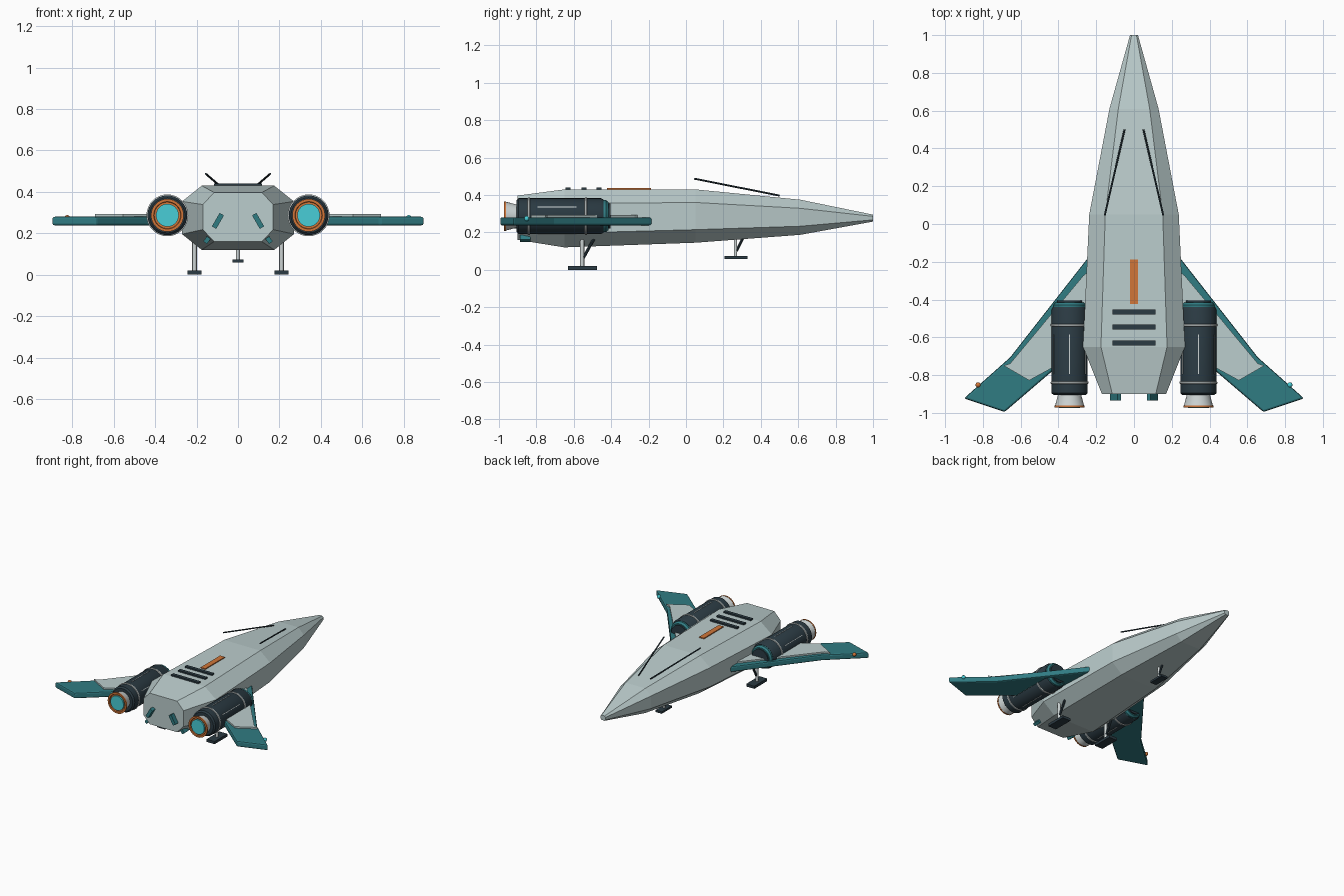
import bpy, bmesh, math
from mathutils import Vector, Matrix

if "Cube" in bpy.data.objects:
    bpy.data.objects.remove(bpy.data.objects["Cube"])


def material(name, rgb):
    m = bpy.data.materials.new(name)
    m.diffuse_color = (*rgb, 1)
    m.use_nodes = True
    m.node_tree.nodes["Principled BSDF"].inputs["Base Color"].default_value = m.diffuse_color
    return m


HULL = material("hull grey", (0.50, 0.61, 0.61))
TEAL = material("teal", (0.030, 0.20, 0.225))
DARK = material("dark slate", (0.024, 0.043, 0.056))
METAL = material("light metal", (0.61, 0.66, 0.66))
ORANGE = material("orange", (0.64, 0.18, 0.04))
CYAN = material("glow cyan", (0.065, 0.61, 0.68))


def finish(name, bm, mats, smooth=False):
    bmesh.ops.recalc_face_normals(bm, faces=bm.faces)
    mesh = bpy.data.meshes.new(name)
    bm.to_mesh(mesh)
    bm.free()
    ob = bpy.data.objects.new(name, mesh)
    bpy.context.collection.objects.link(ob)
    for m in mats:
        mesh.materials.append(m)
    if smooth:
        bpy.ops.object.select_all(action='DESELECT')
        ob.select_set(True)
        bpy.context.view_layer.objects.active = ob
        bpy.ops.object.shade_smooth_by_angle(angle=math.radians(35))
    return ob


def loft(name, rings, mats, smooth=False):
    """Skin a list of equal point rings and cap both ends."""
    bm = bmesh.new()
    rows = [[bm.verts.new(p) for p in ring] for ring in rings]
    n = len(rows[0])
    for a, b in zip(rows, rows[1:]):
        for i in range(n):
            j = (i + 1) % n
            bm.faces.new((a[i], a[j], b[j], b[i]))
    bm.faces.new(rows[0])
    bm.faces.new(rows[-1])
    return finish(name, bm, mats, smooth)


def box(name, loc, size, mat, rot=None):
    bm = bmesh.new()
    bmesh.ops.create_cube(bm, size=1)
    rot = rot or Matrix.Identity(4)
    bm.transform(Matrix.Translation(loc) @ rot @ Matrix.Diagonal((*size, 1)))
    return finish(name, bm, [mat])


def rod(name, a, b, r, mat, sides=8):
    a, b = Vector(a), Vector(b)
    q = (b - a).to_track_quat('Z', 'Y')
    circle = [q @ Vector((r * math.cos(t), r * math.sin(t), 0))
              for t in (2 * math.pi * i / sides for i in range(sides))]
    return loft(name, [[p + c for c in circle] for p in (a, b)], [mat], True)


def lathe(name, cx, cz, profile, mat, sides=32):
    """Turn (radius, y) pairs about an axis along y."""
    rings = [[(cx + r * math.cos(2 * math.pi * i / sides), y,
               cz + r * math.sin(2 * math.pi * i / sides)) for i in range(sides)]
             for r, y in profile]
    return loft(name, rings, [mat], True)


def slab(name, outline, z0, z1, mat, s, bevel=0):
    ob = loft(name, [[(s * x, y, z) for x, y in outline] for z in (z0, z1)], [mat])
    if bevel:
        b = ob.modifiers.new("bevel", 'BEVEL')
        b.width, b.segments = bevel, 2
    return ob


# Fuselage: octagonal sections (y, half width, bottom, top, flat top half width)
sections = [(-0.90, 0.17, 0.16, 0.397, 0.115), (-0.65, 0.27, 0.12, 0.43, 0.175),
            (0.05, 0.237, 0.145, 0.43, 0.152), (0.61, 0.13, 0.187, 0.375, 0.083),
            (1.00, 0.021, 0.258, 0.295, 0.013)]
rings = []
for y, w, lo, hi, t in sections:
    c = (hi - lo) * 0.245
    half = [(t, hi), (w, hi - c), (w, lo + c), (t, lo)]
    rings.append([(x, y, z) for x, z in half] + [(-x, y, z) for x, z in reversed(half)])
loft("fuselage", rings, [HULL])

# Dorsal stripe and vents
box("dorsal_stripe", (0, -0.305, 0.43), (0.04, 0.235, 0.014), ORANGE)
for y in (-0.465, -0.545, -0.63):
    box("dorsal_vent", (0, y, 0.43), (0.23, 0.026, 0.022), DARK)

wing = [(0.18, -0.10), (0.26, -0.20), (0.655, -0.705), (0.90, -0.923), (0.685, -0.995),
        (0.44, -0.785), (0.18, -0.62)]
panel = [(0.22, -0.235), (0.27, -0.275), (0.655, -0.738), (0.69, -0.75), (0.555, -0.828),
         (0.43, -0.76), (0.22, -0.62)]

for s in (-1, 1):
    # Wing, raised panel and tip light
    slab("wing", wing, 0.237, 0.281, TEAL, s, 0.01)
    slab("wing_panel", panel, 0.278, 0.293, HULL, s)
    bm = bmesh.new()
    bmesh.ops.create_uvsphere(bm, u_segments=12, v_segments=8, radius=0.014)
    bm.transform(Matrix.Translation((s * 0.825, -0.852, 0.274)))
    finish("wing_light", bm, [CYAN if s > 0 else ORANGE], True)

    # Engine nacelle
    x, z = s * 0.341, 0.287
    lathe("engine_body", x, z, [(0.085, -0.905), (0.096, -0.895), (0.096, -0.455),
                                (0.088, -0.44)], DARK)
    lathe("engine_collar", x, z, [(0.086, -0.445), (0.086, -0.428), (0.075, -0.415)], TEAL)
    lathe("engine_intake", x, z, [(0.067, -0.43), (0.067, -0.405), (0.05, -0.405)], DARK)
    for y in (-0.84, -0.535):
        lathe("engine_band", x, z, [(0.095, y - 0.007), (0.101, y - 0.004),
                                    (0.101, y + 0.004), (0.095, y + 0.007)], METAL)
    lathe("nozzle", x, z, [(0.06, -0.89), (0.063, -0.91), (0.078, -0.966), (0.066, -0.966),
                           (0.056, -0.945)], METAL)
    lathe("nozzle_rim", x, z, [(0.066, -0.962), (0.079, -0.962), (0.079, -0.972),
                               (0.066, -0.972), (0.062, -0.955)], ORANGE)
    lathe("nozzle_glow", x, z, [(0.055, -0.94), (0.055, -0.973)], CYAN)
    for k in range(6):
        a = math.radians(30 + 60 * k)
        box("engine_seam", (x + 0.096 * math.cos(a), -0.69, z + 0.096 * math.sin(a)),
            (0.004, 0.21, 0.004), METAL, Matrix.Rotation(-a, 4, 'Y'))

    # Antenna rods
    rod("antenna", (s * 0.05, 0.50, 0.397), (s * 0.155, 0.045, 0.487), 0.005, DARK)

    # Rear fins on the tail face and lower chamfer
    box("tail_fin", (s * 0.097, -0.91, 0.26), (0.024, 0.05, 0.075), TEAL,
        Matrix.Rotation(s * math.radians(-30), 4, 'Y'))
    box("lower_fin", (s * 0.15, -0.86, 0.167), (0.022, 0.055, 0.03), TEAL,
        Matrix.Rotation(s * math.radians(-35), 4, 'Y'))

    # Rear landing gear
    rod("rear_strut", (s * 0.21, -0.555, 0.015), (s * 0.21, -0.555, 0.20), 0.011, METAL, 12)
    rod("rear_brace", (s * 0.21, -0.548, 0.065), (s * 0.21, -0.49, 0.17), 0.008, DARK)
    box("rear_foot", (s * 0.21, -0.553, 0.01), (0.068, 0.155, 0.02), DARK)

# Front landing gear
rod("front_strut", (0, 0.265, 0.065), (0, 0.265, 0.20), 0.009, METAL, 12)
rod("front_brace", (0, 0.27, 0.10), (0, 0.31, 0.18), 0.007, DARK)
box("front_foot", (0, 0.268, 0.066), (0.052, 0.122, 0.015), DARK)
